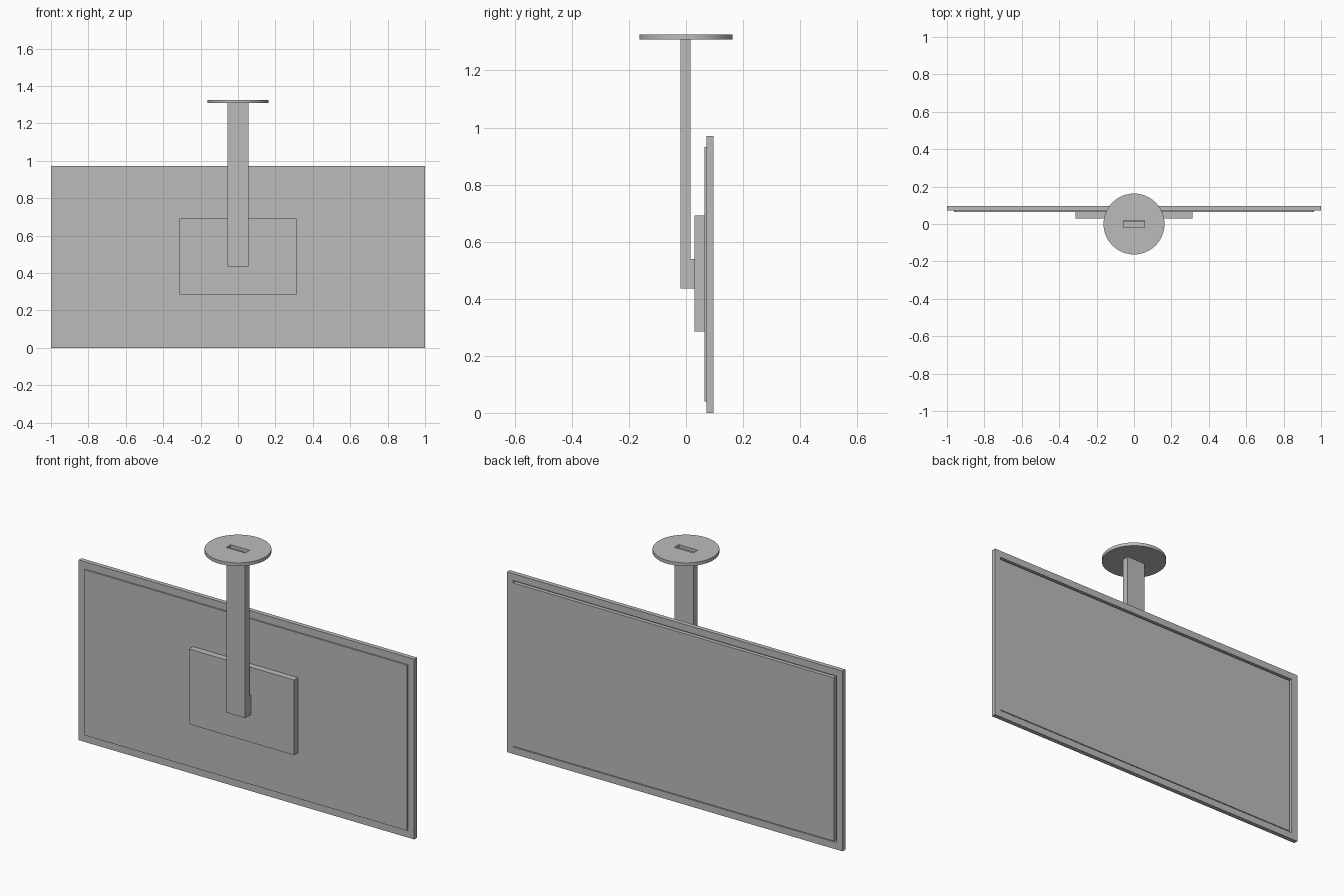
import bpy
import math

default = bpy.data.objects.get("Cube")
if default:
    bpy.data.objects.remove(default, do_unlink=True)

grey = bpy.data.materials.new("plain grey")
grey.use_nodes = True
grey.diffuse_color = (0.5, 0.5, 0.5, 1)
grey.node_tree.nodes["Principled BSDF"].inputs["Base Color"].default_value = (0.5, 0.5, 0.5, 1)


def box(name, xs, ys, zs):
    """Box from its low and high limits on each axis."""
    spans = (xs, ys, zs)
    bpy.ops.mesh.primitive_cube_add(size=1, location=[(a + b) / 2 for a, b in spans])
    obj = bpy.context.object
    obj.name = name
    obj.scale = [b - a for a, b in spans]
    bpy.ops.object.transform_apply(location=False, rotation=False, scale=True)
    obj.data.materials.append(grey)
    return obj


def cut(target, cutter):
    """Subtract the cutter from the target, then drop the cutter."""
    cutter.hide_render = True
    mod = target.modifiers.new("cut", "BOOLEAN")
    mod.operation = "DIFFERENCE"
    mod.solver = "EXACT"
    mod.object = cutter
    bpy.context.view_layer.objects.active = target
    bpy.ops.object.modifier_apply(modifier=mod.name)
    bpy.data.objects.remove(cutter, do_unlink=True)


# Ceiling plate: disc with a slot above the post
bpy.ops.mesh.primitive_cylinder_add(vertices=64, radius=0.163, depth=0.018,
                                    location=(0, 0, 1.317))
plate = bpy.context.object
plate.name = "ceiling_plate"
plate.data.materials.append(grey)
cut(plate, box("slot_cutter", (-0.056, 0.056), (-0.019, 0.018), (1.2, 1.4)))
bpy.ops.object.select_all(action="DESELECT")
plate.select_set(True)
bpy.context.view_layer.objects.active = plate
bpy.ops.object.shade_smooth_by_angle(angle=math.radians(30))

# Hanging post, short arm and mounting bracket
box("post", (-0.056, 0.056), (-0.019, 0.016), (0.436, 1.309))
box("arm", (-0.056, 0.056), (0.016, 0.03), (0.436, 0.54))
box("bracket", (-0.313, 0.313), (0.03, 0.064), (0.286, 0.691))

# Raised cover on the mounting side of the panel
box("rear_cover", (-0.963, 0.963), (0.064, 0.073), (0.04, 0.932))

# Panel frame with a recess, and the screen seated in it with a narrow gap
frame = box("panel_frame", (-1, 1), (0.072, 0.096), (0, 0.971))
cut(frame, box("recess_cutter", (-0.963, 0.963), (0.076, 0.12), (0.037, 0.934)))
box("screen", (-0.949, 0.963), (0.075, 0.096), (0.041, 0.921))
